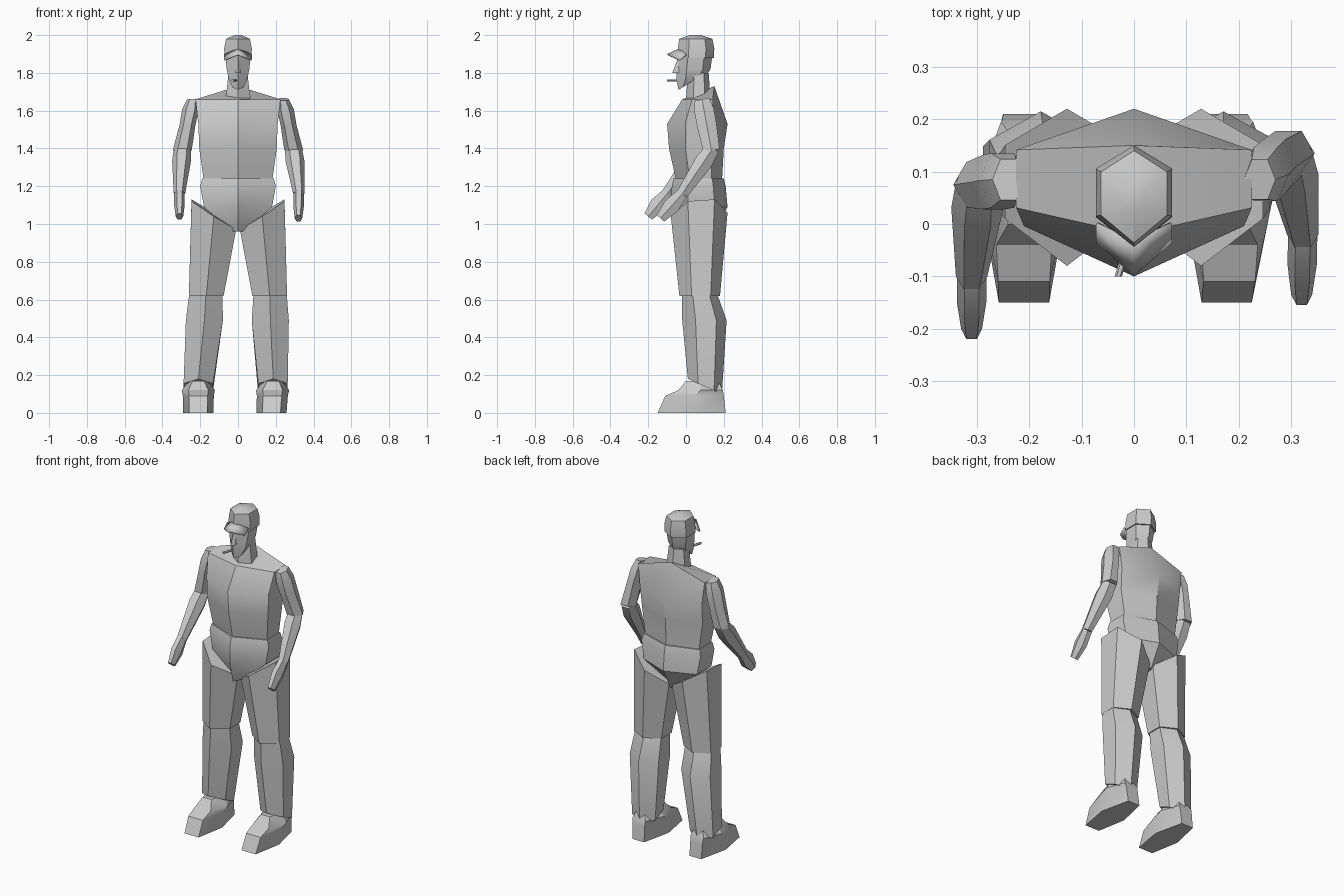
import bpy, bmesh, math
from mathutils import Vector

if "Cube" in bpy.data.objects:
    bpy.data.objects.remove(bpy.data.objects["Cube"])

tone = .6
grey = bpy.data.materials.new("plain_grey")
grey.use_nodes = True
grey.diffuse_color = (tone, tone, tone, 1)
grey.node_tree.nodes["Principled BSDF"].inputs["Base Color"].default_value = grey.diffuse_color


def loft(name, rings, closed=True):
    """Skin a list of point rows; closed six-point rings get folded end caps."""
    bm = bmesh.new()
    rows = [[bm.verts.new(point) for point in ring] for ring in rings]
    count = len(rows[0])
    for low, high in zip(rows, rows[1:]):
        for i in range(count if closed else count - 1):
            j = (i + 1) % count
            bm.faces.new((low[i], low[j], high[j], high[i]))
    if closed:
        for end in (rows[0], rows[-1]):
            bm.faces.new(end[:4])
            bm.faces.new(end[3:] + end[:1])
    bmesh.ops.recalc_face_normals(bm, faces=bm.faces)
    mesh = bpy.data.meshes.new(name)
    bm.to_mesh(mesh)
    bm.free()
    mesh.materials.append(grey)
    for polygon in mesh.polygons:
        polygon.use_smooth = True
    mesh.set_sharp_from_angle(angle=math.radians(25))
    obj = bpy.data.objects.new(name, mesh)
    bpy.context.collection.objects.link(obj)
    return obj


def hexring(width, front, back, z, x=0, lean=0, slope=0, corner=.77):
    """Six-sided section with front and back ridges.
    lean raises the back, slope raises the outer side, corner places the rear pair."""
    ring = []
    for across, along in ((0, 0), (1, .3), (1, corner), (0, 1), (-1, corner), (-1, .3)):
        ring.append((x + across * width, front + along * (back - front),
                     z + lean * along + slope * across))
    return ring


def shoe_ring(width, toe, heel, z):
    """Six-sided section with a blunt toe and a narrow heel."""
    middle = (toe + heel) / 2
    outer = [(width * .6, toe), (width, middle), (width * .5, heel)]
    inner = [(-w, y) for w, y in reversed(outer)]
    return [(.21 + w, y, z) for w, y in outer + inner]


def bone(start, end, sections):
    """Six-sided sections (position, width, depth) set square to a bone."""
    start, end = Vector(start), Vector(end)
    axis = end - start
    depth_axis = Vector((0, -axis.z, axis.y)).normalized()
    rings = []
    for position, width, depth in sections:
        centre = start + axis * position
        angles = [math.tau * k / 6 for k in range(6)]
        rings.append([centre + Vector((width * math.cos(a), 0, 0))
                      + depth_axis * depth * math.sin(a) for a in angles])
    return rings


def place(side, rings):
    """Mirror to one side; the left lower leg stands a little closer in."""
    def shift(z):
        return max(0, .033 - z * .053) if side > 0 else 0
    return [[(side * (x - shift(z)), y, z) for x, y, z in ring] for ring in rings]


# Torso, with the collar raised at the back
shoulders = hexring(width=.225, front=-.02, back=.15, z=1.66, corner=.95)
shoulders[3] = (0, .15, 1.73)
loft("torso", [
    hexring(width=.18, front=-.05, back=.19, z=1.22),
    hexring(width=.205, front=-.09, back=.2, z=1.4),
    hexring(width=.21, front=-.1, back=.22, z=1.53),
    shoulders,
])

# Pelvis tapering to the crotch
loft("pelvis", [
    hexring(width=.03, front=-.05, back=.15, z=.96),
    hexring(width=.18, front=-.08, back=.22, z=1.09),
    hexring(width=.2, front=-.075, back=.21, z=1.2),
    hexring(width=.19, front=-.065, back=.2, z=1.24),
])

# Neck, head and nose
loft("neck", [
    hexring(width=.065, front=0, back=.13, z=1.66),
    hexring(width=.05, front=.01, back=.12, z=1.8),
])
loft("head", [
    hexring(width=.03, front=-.04, back=.04, z=1.71, lean=.05),
    hexring(width=.05, front=-.05, back=.11, z=1.76, lean=.03),
    hexring(width=.06, front=-.05, back=.13, z=1.82),
    hexring(width=.068, front=-.045, back=.14, z=1.9),
])
loft("nose", [
    hexring(width=.015, front=-.073, back=0, z=1.8),
    hexring(width=.01, front=-.05, back=0, z=1.86),
])

# Cap with a bent visor
loft("cap", [
    hexring(width=.072, front=-.045, back=.147, z=1.88),
    hexring(width=.073, front=-.043, back=.15, z=1.93),
    hexring(width=.063, front=-.036, back=.14, z=1.98),
    hexring(width=.02, front=.02, back=.08, z=2),
])
visor_edges = ((0, 1.9, -.035, 1.93), (-.035, 1.87, -.1, 1.9))
visor = loft("cap_visor", [
    [(-.073, y, z), (0, mid_y, mid_z), (.073, y, z)] for y, z, mid_y, mid_z in visor_edges
], closed=False)
visor.modifiers.new("thickness", "SOLIDIFY").thickness = .008

# Cigarette in the corner of the mouth
loft("cigarette", bone((-.01, -.035, 1.76), (-.03, -.1, 1.76),
                       [(end, .007, .007) for end in (0, 1)]))

# Legs and shoes
for side, tag in ((1, "left"), (-1, "right")):
    loft(tag + "_thigh", place(side, [
        hexring(x=.128, width=.118, front=-.08, back=.22, z=1.04, slope=.075, lean=.02),
        hexring(x=.168, width=.092, front=-.035, back=.18, z=.62),
    ]))
    loft(tag + "_shin", place(side, [
        hexring(x=.17, width=.088, front=-.02, back=.165, z=.63),
        hexring(x=.178, width=.098, front=-.02, back=.215, z=.49),
        hexring(x=.21, width=.078, front=.01, back=.19, z=.18, lean=-.08),
    ]))
    loft(tag + "_shoe", place(side, [
        shoe_ring(width=.08, toe=-.15, heel=.21, z=0),
        shoe_ring(width=.082, toe=-.11, heel=.2, z=.09),
        shoe_ring(width=.088, toe=-.04, heel=.195, z=.12),
        shoe_ring(width=.05, toe=0, heel=.17, z=.17),
    ]))

# Arms: the right one reaches further forward
shoulder = (.24, .085, 1.66)
poses = {
    "left": (1, (.295, .135, 1.39), (.322, -.02, 1.16), (.32, -.135, 1.03)),
    "right": (-1, (.295, .075, 1.39), (.31, -.1, 1.16), (.31, -.2, 1.04)),
}
for tag, (side, elbow, wrist, fingers) in poses.items():
    loft(tag + "_upper_arm", place(side, bone(shoulder, elbow, [
        (0, .03, .045), (.2, .045, .06), (.5, .042, .06), (1, .05, .05)])))
    loft(tag + "_forearm", place(side, bone(elbow, wrist, [
        (-.05, .045, .04), (.25, .05, .055), (1, .03, .035)])))
    loft(tag + "_hand", place(side, bone(wrist, fingers, [
        (0, .028, .035), (.5, .028, .05), (1, .02, .03)])))
